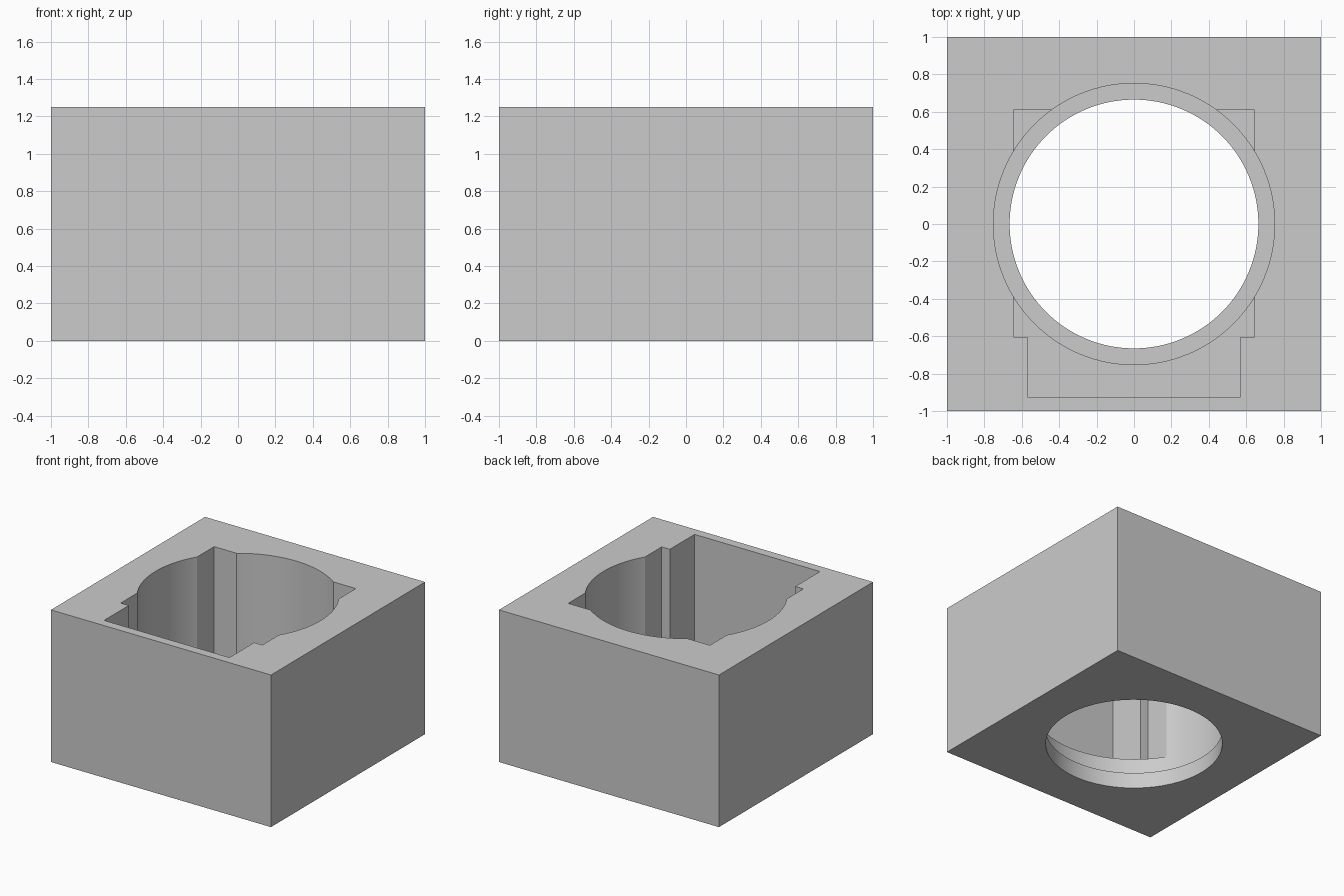
import bpy

if "Cube" in bpy.data.objects:
    bpy.data.objects.remove(bpy.data.objects["Cube"], do_unlink=True)

HEIGHT = 1.25
ABOVE = HEIGHT + 0.2      # cutters overshoot the top
LEDGE_Z = 0.13            # floor of the round bore
POCKET_Z = 0.30           # floor of the square pockets


def add_box(name, x, y0, y1, z0, z1):
    bpy.ops.mesh.primitive_cube_add(size=1, location=(0, (y0 + y1) / 2, (z0 + z1) / 2))
    ob = bpy.context.object
    ob.name = name
    ob.scale = (2 * x, y1 - y0, z1 - z0)
    bpy.ops.object.transform_apply(location=True, rotation=False, scale=True)
    return ob


def add_cylinder(name, radius, z0, z1):
    bpy.ops.mesh.primitive_cylinder_add(vertices=128, radius=radius, depth=z1 - z0,
                                        location=(0, 0, (z0 + z1) / 2))
    ob = bpy.context.object
    ob.name = name
    return ob


# Solid housing block
housing = add_box("housing_block", 1, -1, 1, 0, HEIGHT)

# Through hole, main bore, corner notches and front slot
cutters = [
    add_cylinder("through_hole_cutter", 0.665, -0.2, ABOVE),
    add_cylinder("main_bore_cutter", 0.752, LEDGE_Z, ABOVE + 0.01),
    add_box("corner_notch_cutter", 0.644, -0.604, 0.61, POCKET_Z, ABOVE + 0.02),
    add_box("front_slot_cutter", 0.57, -0.925, 0, POCKET_Z, ABOVE + 0.03),
]

bpy.ops.object.select_all(action='DESELECT')
housing.select_set(True)
bpy.context.view_layer.objects.active = housing
for cutter in cutters:
    cutter.hide_render = True
    mod = housing.modifiers.new("cut", 'BOOLEAN')
    mod.operation = 'DIFFERENCE'
    mod.solver = 'EXACT'
    mod.object = cutter
    bpy.ops.object.modifier_apply(modifier=mod.name)
    bpy.data.objects.remove(cutter, do_unlink=True)

# Smooth bore walls with crisp edges
bpy.ops.object.shade_smooth_by_angle(angle=0.4)

# Plain grey finish
grey = bpy.data.materials.new("light_grey")
grey.use_nodes = True
color = (0.6, 0.6, 0.6, 1)
grey.diffuse_color = color
grey.node_tree.nodes["Principled BSDF"].inputs["Base Color"].default_value = color
housing.data.materials.clear()
housing.data.materials.append(grey)
